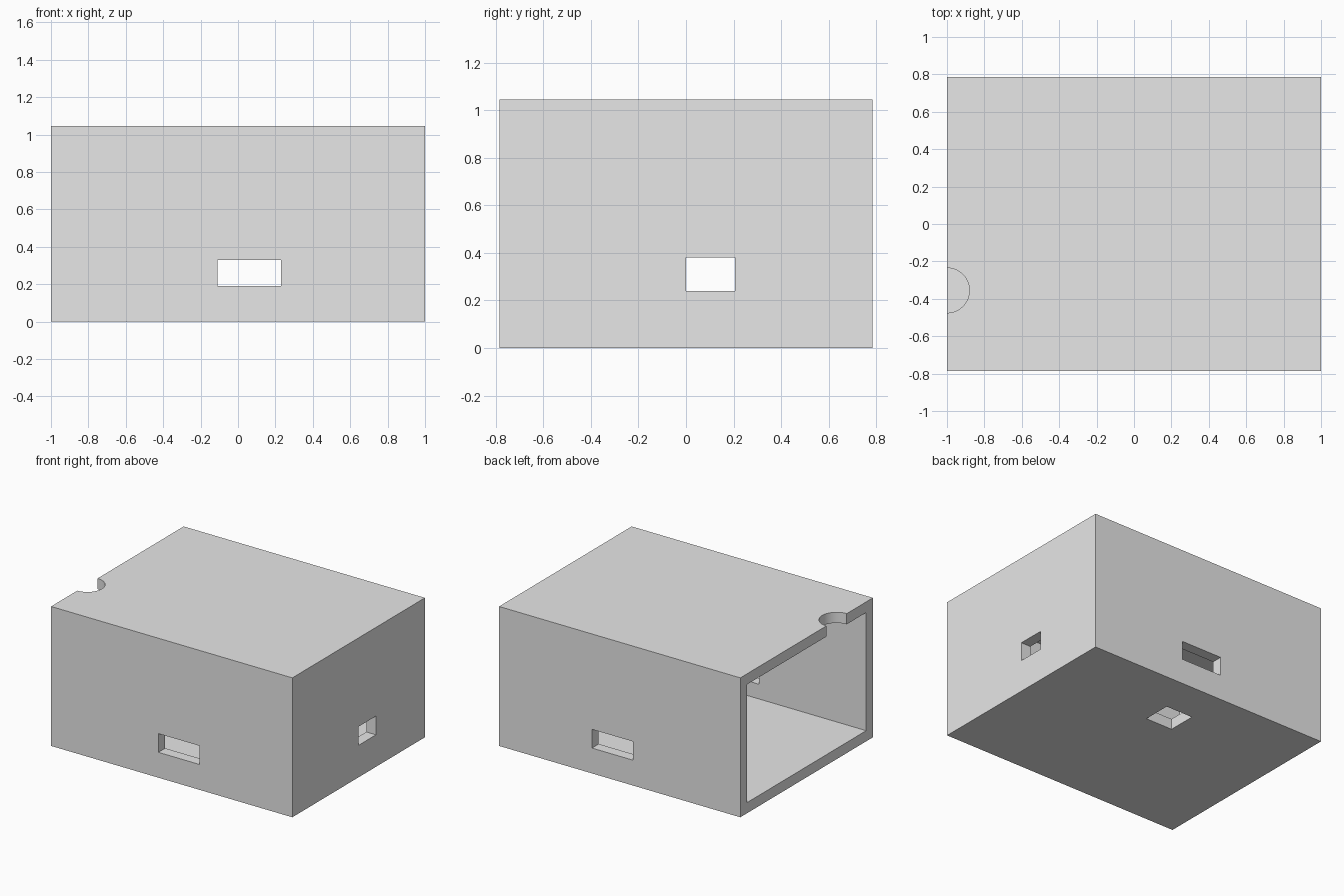
import bpy
import bmesh
from mathutils import Matrix, Vector

cube = bpy.data.objects.get("Cube")
if cube:
    bpy.data.objects.remove(cube, do_unlink=True)

X, Y, H, WALL = 1.0, 0.785, 1.045, 0.08


def make_object(name, bm):
    mesh = bpy.data.meshes.new(name)
    bm.to_mesh(mesh)
    bm.free()
    obj = bpy.data.objects.new(name, mesh)
    bpy.context.collection.objects.link(obj)
    return obj


def box(name, low, high):
    low, high = Vector(low), Vector(high)
    bm = bmesh.new()
    bmesh.ops.create_cube(bm, size=1)
    bmesh.ops.scale(bm, vec=high - low, verts=bm.verts)
    bmesh.ops.translate(bm, vec=(low + high) / 2, verts=bm.verts)
    return make_object(name, bm)


def cylinder(name, centre, radius, depth):
    bm = bmesh.new()
    bmesh.ops.create_cone(bm, cap_ends=True, segments=64, radius1=radius,
                          radius2=radius, depth=depth,
                          matrix=Matrix.Translation(centre))
    return make_object(name, bm)


# Plain grey finish
grey = bpy.data.materials.new("light grey")
colour = (0.8, 0.8, 0.8, 1)
grey.diffuse_color = colour
grey.use_nodes = True
grey.node_tree.nodes["Principled BSDF"].inputs["Base Color"].default_value = colour

# Case body
case = box("case_shell", (-X, -Y, 0), (X, Y, H))
case.data.materials.append(grey)

cutters = [
    # Cavity, open at one end
    box("cavity_cutter", (-X - 0.2, -Y + WALL, WALL), (X - WALL, Y - WALL, H - WALL)),
    # Slots through the front and back walls
    box("slot_cutter", (-0.11, -Y - 0.2, 0.19), (0.23, Y + 0.2, 0.33)),
    # Port in the closed end
    box("end_port_cutter", (X - 0.2, 0, 0.24), (X + 0.2, 0.205, 0.38)),
    # Port in the floor
    box("floor_port_cutter", (-0.115, 0.26, -0.2), (0.108, 0.475, 0.2)),
    # Finger notch in the top edge
    cylinder("notch_cutter", (-X, -0.355, H), 0.12, 0.4),
]

for cutter in cutters:
    mod = case.modifiers.new(cutter.name, "BOOLEAN")
    mod.operation = "DIFFERENCE"
    mod.solver = "EXACT"
    mod.object = cutter

# Bake the cuts and drop the cutters
bpy.context.view_layer.update()
cut_mesh = bpy.data.meshes.new_from_object(
    case.evaluated_get(bpy.context.evaluated_depsgraph_get()))
case.modifiers.clear()
case.data = cut_mesh
for cutter in cutters:
    bpy.data.objects.remove(cutter, do_unlink=True)

# Smooth only the curved notch wall
bpy.ops.object.select_all(action="DESELECT")
case.select_set(True)
bpy.context.view_layer.objects.active = case
bpy.ops.object.shade_smooth_by_angle()
